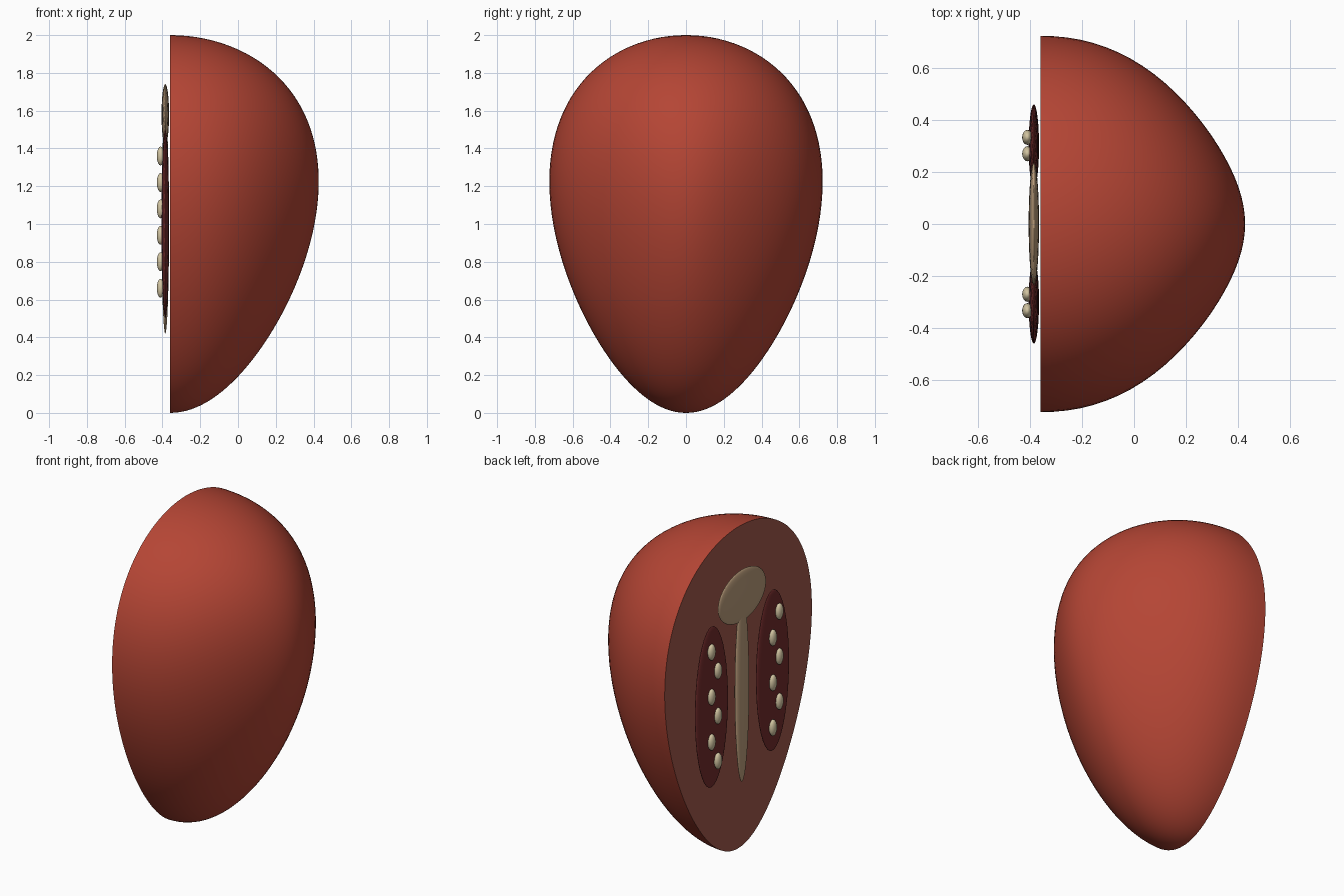
import bpy, bmesh, math
from mathutils import Vector

if "Cube" in bpy.data.objects:
    bpy.data.objects.remove(bpy.data.objects["Cube"])


def material(name, rgb):
    m = bpy.data.materials.new(name)
    m.use_nodes = True
    m.diffuse_color = (*rgb, 1)
    m.node_tree.nodes["Principled BSDF"].inputs["Base Color"].default_value = (*rgb, 1)
    return m


SKIN = material("tomato red skin", (0.46, 0.06, 0.035))
FLESH = material("pale red flesh", (0.36, 0.10, 0.07))
POCKET = material("dark red pulp", (0.17, 0.025, 0.025))
CORE = material("tan core", (0.50, 0.34, 0.20))
SEED = material("cream seed", (0.65, 0.56, 0.36))
CUT = -0.36    # plane of the sliced face


def ellipsoid(name, centre, radii, mat, segments=32, rings=20):
    bpy.ops.mesh.primitive_uv_sphere_add(segments=segments, ring_count=rings, radius=1, location=centre)
    ob = bpy.context.object
    ob.name = name
    ob.scale = radii
    bpy.ops.object.transform_apply(location=False, rotation=False, scale=True)
    ob.data.materials.append(mat)
    bpy.ops.object.shade_smooth()
    return ob


# Half fruit: egg-shaped sphere, narrowing to the outside, sliced flat
bm = bmesh.new()
bmesh.ops.create_uvsphere(bm, u_segments=96, v_segments=64, radius=1)
cut = bmesh.ops.bisect_plane(bm, geom=bm.verts[:] + bm.edges[:] + bm.faces[:], dist=1e-4,
                             plane_co=(0, 0, 0), plane_no=(1, 0, 0), clear_inner=True)
rim = [e for e in bm.edges if e.is_boundary]
for f in bm.faces:
    f.smooth = True
cap = bmesh.ops.contextual_create(bm, geom=rim)["faces"]
for f in cap:
    f.material_index = 1
    f.smooth = False
for e in rim:
    e.smooth = False
for v in bm.verts:
    x, y, z = v.co
    egg = 1 + 0.25 * z
    taper = 1 - 0.27 * max(x, 0) ** 3
    v.co = Vector((CUT + 0.765 * x * egg, 0.703 * y * egg * taper, 1 + z))
bmesh.ops.recalc_face_normals(bm, faces=bm.faces[:])
mesh = bpy.data.meshes.new("half_fruit")
bm.to_mesh(mesh)
bm.free()
mesh.materials.append(SKIN)
mesh.materials.append(FLESH)
bpy.context.collection.objects.link(bpy.data.objects.new("half_fruit", mesh))

# Core on the sliced face
ellipsoid("core_top", (-0.385, 0, 1.58), (0.02, 0.235, 0.16), CORE)
ellipsoid("core_stem", (-0.385, 0, 1.0), (0.02, 0.065, 0.58), CORE)

# Seed pockets, mirrored, each with a zigzag row of seeds
for side, label in ((1, "back"), (-1, "front")):
    ellipsoid(f"seed_pocket_{label}", (-0.385, side * 0.30, 1.0), (0.02, 0.16, 0.5), POCKET)
    for i in range(6):
        y = side * (0.27 if i % 2 else 0.333)
        ellipsoid(f"seed_{label}_{i + 1}", (-0.41, y, 1.36 - 0.14 * i), (0.02, 0.029, 0.05), SEED, 16, 10)
